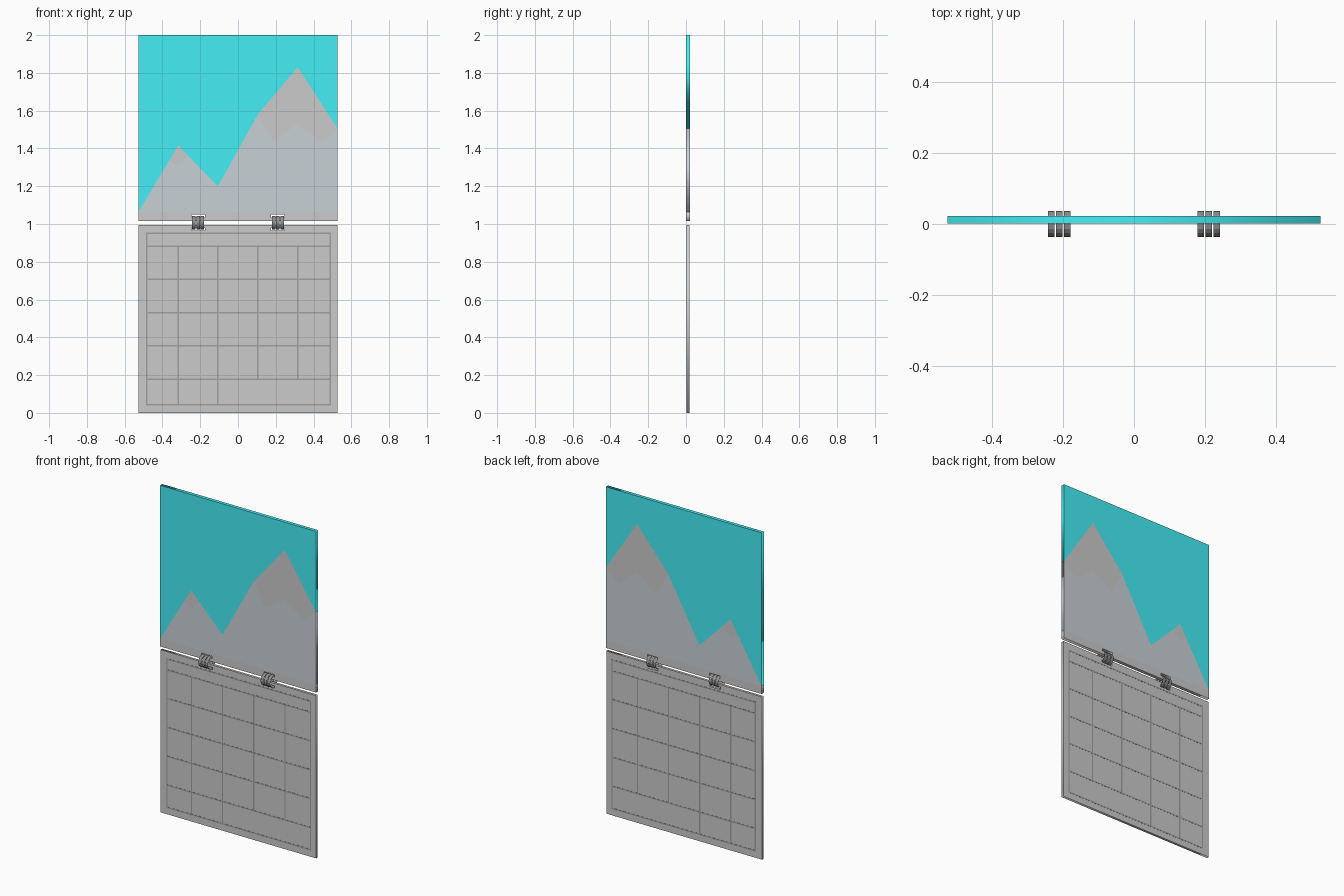
import bpy, math

if "Cube" in bpy.data.objects:
    bpy.data.objects.remove(bpy.data.objects["Cube"])

W = 0.527          # half width of both panels
HINGE_X = 0.211
PIVOT_Z = 1.007


def material(name, rgb):
    m = bpy.data.materials.new(name)
    m.diffuse_color = (*rgb, 1)
    m.use_nodes = True
    m.node_tree.nodes["Principled BSDF"].inputs["Base Color"].default_value = m.diffuse_color
    return m


def rect(x0, x1, z0, z1):
    return [(x0, z0), (x1, z0), (x1, z1), (x0, z1)]


def plate(name, loops, y0, y1, mat=None):
    """Extrude an outline (first loop) with holes (other loops) from y0 to y1."""
    cu = bpy.data.curves.new(name, 'CURVE')
    cu.dimensions = '2D'
    cu.fill_mode = 'BOTH'
    cu.extrude = (y1 - y0) / 2
    for pts in loops:
        sp = cu.splines.new('POLY')
        sp.points.add(len(pts) - 1)
        for p, (x, z) in zip(sp.points, pts):
            p.co = (x, z, 0, 1)
        sp.use_cyclic_u = True
    ob = bpy.data.objects.new(name, cu)
    bpy.context.collection.objects.link(ob)
    ob.location.y = (y0 + y1) / 2
    ob.rotation_euler.x = math.pi / 2
    bpy.ops.object.select_all(action='DESELECT')
    ob.select_set(True)
    bpy.context.view_layer.objects.active = ob
    bpy.ops.object.convert(target='MESH')
    ob = bpy.context.object
    if mat:
        ob.data.materials.append(mat)
    return ob


sky_mat = material("sky_blue", (0.06, 0.86, 0.92))
rock_mat = material("rock_grey", (0.58, 0.64, 0.67))
line_mat = material("line_grey", (0.35, 0.35, 0.35))
ring_mat = material("ring_dark", (0.28, 0.28, 0.28))


def slots(z0, z1):
    return [rect(s * HINGE_X - 0.035, s * HINGE_X + 0.035, z0, z1) for s in (-1, 1)]


# Lower sheet with ring slots
plate("calendar_sheet", [rect(-W, W, 0, 0.995)] + slots(0.965, 0.979), 0.003, 0.018)

# Day grid: one frame with a hole per cell
cols = [-0.482, -0.316, -0.106, 0.105, 0.316, 0.488]
rows = [0.883, 0.708, 0.531, 0.355, 0.178]
L, R, B, T, h = -0.482, 0.488, 0.042, 0.95, 0.004


def cell(x0, x1, z0, z1):
    return rect(x0 + h, x1 - h, z0 + h, z1 - h)


cells = [cell(L, R, rows[0], T)]
for top, bottom in zip(rows, rows[1:]):
    cells += [cell(a, b, bottom, top) for a, b in zip(cols, cols[1:])]
for a, b in ((0, 1), (1, 2), (2, 5)):
    cells.append(cell(cols[a], cols[b], B, rows[-1]))
plate("day_grid", [rect(L - h, R + h, B - h, T + h)] + cells, 0.0022, 0.0188, line_mat)

# Upper picture panel, cut into coloured pieces
Y0, Y1 = 0.001, 0.022
FOOT = 1.063
small_l, small_peak, small_r = (-0.362, 1.34), (-0.316, 1.416), (-0.264, 1.36)
valley = (-0.106, 1.2)
big_l, big_peak, big_r = (0.105, 1.58), (0.316, 1.83), (W, 1.505)
small_low = [(-0.316, 1.303)]
big_low = [(0.44, 1.432), (0.316, 1.53), (0.185, 1.438)]
plate("picture_margin", [rect(-W, W, 1.015, FOOT)] + slots(1.035, 1.049), Y0, Y1)
plate("sky", [[(-W, FOOT), small_l, small_peak, small_r, valley, big_l, big_peak,
               big_r, (W, 2), (-W, 2)]], Y0, Y1, sky_mat)
plate("mountains", [[(-W, FOOT), (W, FOOT), big_r] + big_low +
                    [big_l, valley, small_r] + small_low + [small_l]], Y0, Y1, rock_mat)
plate("small_snow_cap", [[small_l] + small_low + [small_r, small_peak]], Y0, Y1)
plate("large_snow_cap", [[big_peak, big_r] + big_low + [big_l]][::-1], Y0, Y1)

# Binding rings: thin open bands through the slots
for side in (-1, 1):
    for i in (-1, 0, 1):
        bpy.ops.mesh.primitive_cylinder_add(
            vertices=16, radius=0.0365, depth=0.0195, end_fill_type='NOTHING',
            location=(side * HINGE_X + i * 0.0225, 0, PIVOT_Z),
            rotation=(0, math.pi / 2, 0))
        ring = bpy.context.object
        ring.name = "binding_ring"
        ring.data.materials.append(ring_mat)
